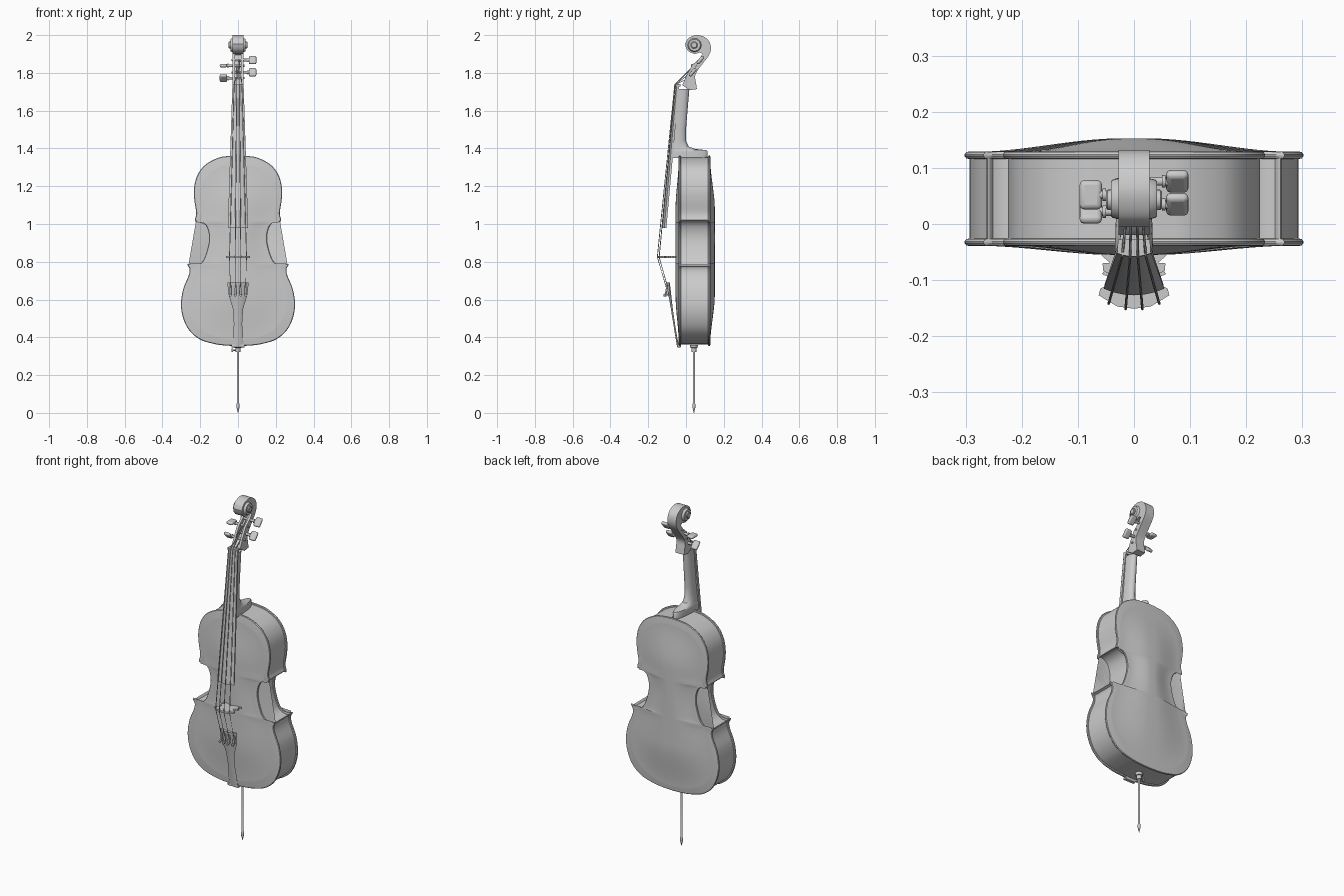
import bpy, bmesh, math
from mathutils import Vector

if "Cube" in bpy.data.objects:
    bpy.data.objects.remove(bpy.data.objects["Cube"])

def finish(bm, name, angle=35):
    bmesh.ops.recalc_face_normals(bm, faces=bm.faces)
    me = bpy.data.meshes.new(name)
    bm.to_mesh(me); bm.free()
    ob = bpy.data.objects.new(name, me)
    bpy.context.collection.objects.link(ob)
    bpy.ops.object.select_all(action='DESELECT')
    ob.select_set(True)
    bpy.context.view_layer.objects.active = ob
    bpy.ops.object.shade_smooth_by_angle(angle=math.radians(angle))
    return ob

def loft(name, rings, cap=True, closed=True):
    bm = bmesh.new()
    vs = [[bm.verts.new(p) for p in r] for r in rings]
    n = len(rings[0])
    for a, b in zip(vs, vs[1:]):
        for i in range(n if closed else n - 1):
            j = (i + 1) % n
            bm.faces.new((a[i], a[j], b[j], b[i]))
    if cap:
        bm.faces.new(vs[0]); bm.faces.new(vs[-1])
    return finish(bm, name)

def tube(name, pts, r, n=8):
    # round section of radius r (or a list of radii) along a path
    rings = []
    for i, p in enumerate(pts):
        d = Vector(pts[min(i + 1, len(pts) - 1)]) - Vector(pts[max(i - 1, 0)])
        q = d.to_track_quat('Z', 'Y')
        rr = r[i] if isinstance(r, (list, tuple)) else r
        rings.append([Vector(p) + q @ Vector((rr * math.cos(k * math.tau / n), rr * math.sin(k * math.tau / n), 0))
                      for k in range(n)])
    return loft(name, rings)

def slab_x(name, prof, x0, x1):
    return loft(name, [[(x, y, z) for y, z in prof] for x in (x0, x1)])

def block(name, loc, size, rot=0, bevel=0.0):
    bpy.ops.mesh.primitive_cube_add(size=1, location=loc, rotation=(rot, 0, 0))
    ob = bpy.context.object
    ob.name = name
    ob.scale = size
    bpy.ops.object.transform_apply(location=False, rotation=False, scale=True)
    if bevel:
        m = ob.modifiers.new('round', 'BEVEL')
        m.width = bevel; m.segments = 3
        bpy.ops.object.shade_smooth_by_angle(angle=math.radians(40))
    return ob

def spline(pts, steps=5):
    # Catmull-Rom through 2D points
    P = [Vector(p) for p in pts]
    P = [P[0] * 2 - P[1]] + P + [P[-1] * 2 - P[-2]]
    out = []
    for a, b, c, d in zip(P, P[1:], P[2:], P[3:]):
        for k in range(steps):
            t = k / steps
            out.append(0.5 * (2 * b + (c - a) * t + (2 * a - 5 * b + 4 * c - d) * t * t + (3 * b - a - 3 * c + d) * t ** 3))
    return out + [P[-2]]

# Body outline: lower bout, waist, upper bout (right half, bottom to top)
lower = [(0, .354), (.07, .357), (.13, .366), (.2, .388), (.256, .434), (.29, .5), (.302, .575), (.29, .656),
         (.262, .725), (.256, .76), (.266, .78)]
waist = [(.268, .79), (.228, .779), (.187, .803), (.16, .875), (.153, .936), (.168, .99), (.198, 1.013), (.226, 1.012)]
upper = [(.229, 1.022), (.221, 1.058), (.231, 1.125), (.233, 1.185), (.217, 1.254), (.175, 1.312), (.106, 1.35),
         (.05, 1.36), (0, 1.363)]
half = spline(lower) + spline(waist) + spline(upper)
outline = half + [Vector((-p.x, p.y)) for p in reversed(half[1:-1])]

def ring(y, inset):
    n = len(outline)
    out = []
    for i, p in enumerate(outline):
        t = (outline[(i + 1) % n] - outline[i - 1]).normalized()
        out.append((p.x - t.y * inset, y, p.y + t.x * inset))
    return out

loft('ribs', [ring(-.03, .009), ring(.12, .009)], cap=False)

def smooth(t):
    t = max(0, min(1, t))
    return t * t * (3 - 2 * t)

# Plates: rounded rim plus arched skin
for name, y0, s, H in (('front_plate', -.026, -1, .017), ('back_plate', .116, 1, .024)):
    prof = [(0, .008), (.001, .003), (.005, 0), (.008, 0), (.012, .003), (.013, .007)]
    loft(name, [ring(y0 + s * d, i) for d, i in prof])
    rows = []
    for p in half:
        z = .855 + (p.y - .855) * .97
        rows.append([(u / 12 * p.x * .95,
                      y0 + s * (.0125 + H * smooth(1.1 * (1 - abs(u) / 12)) * smooth(min(z - .36, 1.345 - z) / .27)), z)
                     for u in range(-12, 13)])
    loft(name.replace('plate', 'arch'), rows, cap=False, closed=False)

# Neck with heel: D-shaped sections (z, front y, back y, half width)
secs = [(1.35, -.075, .115, .034), (1.383, -.072, .115, .034), (1.391, -.071, .108, .033), (1.397, -.0705, .05, .032),
        (1.41, -.069, .014, .031), (1.44, -.067, .0, .029), (1.5, -.061, .0, .027), (1.6, -.051, .008, .026),
        (1.715, -.039, .018, .025)]
loft('neck', [[(w * math.cos(k * math.pi / 14), f + (b - f) * math.sin(k * math.pi / 14) ** .7, z)
               for k in range(15)] for z, f, b, w in secs])

# Fingerboard and tailpiece: arched bars (z, half width, crown y, sag, bottom y)
def arched(name, secs):
    loft(name, [[(w * k / 6, c + sag * (k / 6) ** 2, z) for k in range(-6, 7)] + [(w * .95, b, z), (-w * .95, b, z)]
                for z, w, c, sag, b in secs])
arched('fingerboard', [(.98, .054, -.127, .012, -.104), (1.73, .03, -.055, .006, -.036)])
arched('nut', [(1.728, .03, -.059, .006, -.03), (1.742, .03, -.058, .006, -.028)])
arched('tailpiece', [(.355, .029, -.048, .006, -.038), (.42, .026, -.059, .008, -.05), (.47, .022, -.067, .008, -.058),
                     (.55, .027, -.08, .009, -.07), (.624, .049, -.093, .012, -.078), (.675, .055, -.102, .015, -.084),
                     (.69, .057, -.104, .015, -.085)])
block('saddle', (0, -.037, .355), (.07, .02, .016), 0, .003)

# Bridge: cut-out silhouette, thin in z
bh = [(0, -.151), (.03, -.147), (.063, -.127), (.06, -.115), (.042, -.106), (.037, -.093), (.055, -.083), (.056, -.07),
      (.043, -.069), (.058, -.056), (.06, -.046), (.03, -.046), (.022, -.058), (0, -.064)]
bp = bh + [(-x, y) for x, y in reversed(bh[1:-1])]
loft('bridge', [[(x, y, z) for x, y in bp] for z in (.82, .83)])

# Pegbox and scroll
back = [(-.005, 1.952), (.008, 1.979), (.032, 1.994), (.063, 2.0), (.1, 1.989), (.125, 1.963), (.132, 1.926),
        (.122, 1.894), (.095, 1.857), (.063, 1.815), (.048, 1.783), (.053, 1.746), (.058, 1.714)]
back = [tuple(p) for p in spline(back, 3)]
front = [(.02, 1.709), (-.02, 1.735), (.003, 1.788), (.032, 1.841), (.069, 1.873), (.088, 1.9)]
under = [(.075, 1.908), (.045, 1.9), (.015, 1.912), (0, 1.93)]
floor = [(.02, 1.709), (-.02, 1.735), (-.012, 1.75), (.03, 1.775), (.05, 1.825), (.085, 1.868), (.095, 1.895)]
slab_x('pegbox_core', back + floor + under, -.016, .016)
for s, side in ((1, 'right'), (-1, 'left')):
    slab_x('pegbox_wall_' + side, back + front + under, s * .015, s * .028)
    tube('scroll_turn_' + side, [(s * .02, .045, 1.947), (s * .038, .045, 1.947), (s * .041, .045, 1.947)],
         [.038, .034, .031], 28)
    tube('scroll_eye_' + side, [(s * .03, .043, 1.947), (s * .047, .043, 1.947), (s * .05, .043, 1.947)],
         [.019, .018, .014], 20)

# Pegs: (side, y, z, twist)
pegs = [(-1, .022, 1.772, .8), (-1, .052, 1.838, 1.57), (1, .035, 1.803, -.7), (1, .076, 1.868, -.7)]
for i, (s, y, z, a) in enumerate(pegs):
    tube(f'peg_shaft_{i}', [(-s * .034, y, z), (s * .062, y, z)], [.0055, .008], 12)
    tube(f'peg_collar_{i}', [(s * .05, y, z), (s * .056, y, z)], .011, 12)
    block(f'peg_head_{i}', (s * .077, y, z), (.04, .018, .052), a, .0085)

# Strings and fine tuners
for i, k in enumerate((-1.5, -.5, .5, 1.5)):
    e = k * k / 2.25
    s, py, pz, _ = pegs[(0, 1, 3, 2)[i]]
    tube(f'string_{i}', [(k * .027, -.104 + .008 * e, .66), (k * .03, -.153 + .011 * e, .825),
                         (k * .014, -.06 + .003 * e, 1.738), (k * .009, py - .006, pz)], .0023, 6)
    tx, ty = k * .027, -.1 + .008 * e
    block(f'tuner_arm_{i}', (tx, ty - .003, .65), (.01, .012, .05), -.15, .002)
    tube(f'tuner_screw_{i}', [(tx, ty + .012, .628), (tx, ty - .016, .624)], .0035, 8)
    tube(f'tuner_knob_{i}', [(tx, ty - .012, .624), (tx, ty - .02, .623)], .007, 12)

# Endpin with collar, clamp screw and spike
tube('endpin', [(0, .042, z) for z in (.36, .05, .046, .03, .0)], [.006, .006, .008, .008, .001], 12)
tube('endpin_collar', [(0, .042, z) for z in (.36, .345, .344, .322)], [.021, .019, .014, .013], 20)
tube('clamp_screw', [(0, .042, .332), (-.028, .042, .332)], .004, 8)
block('clamp_wing', (-.031, .042, .332), (.009, .007, .02), 0, .002)
